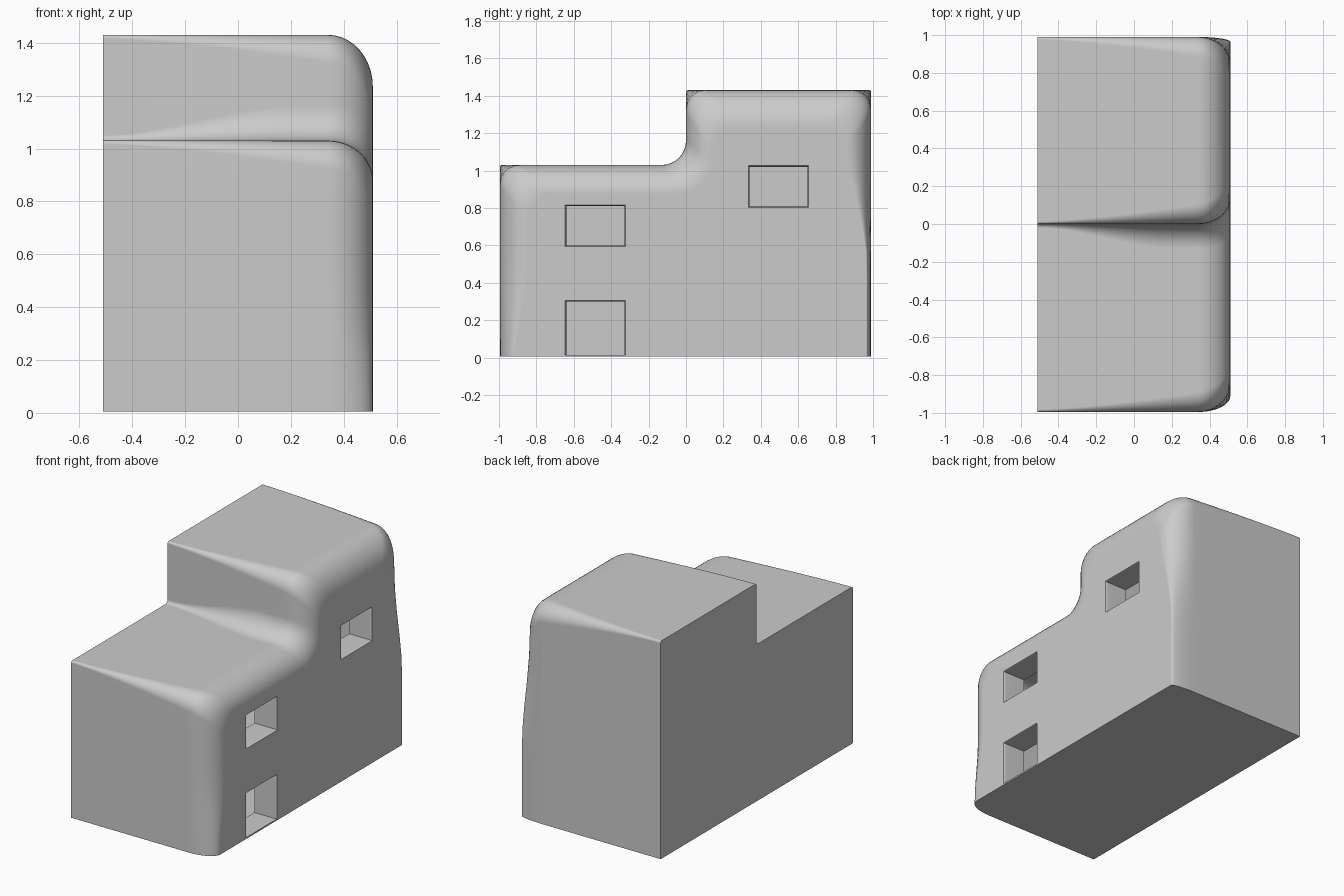
import bpy, bmesh, math
from mathutils import Vector

if "Cube" in bpy.data.objects:
    bpy.data.objects.remove(bpy.data.objects["Cube"])

X0, X1, Z0 = -0.51, 0.51, 0.005
ROUND = 0.17          # size of the soft edge around the right-hand wall


def smooth(a, b, v):
    t = max(0.0, min(1.0, (v - a) / (b - a)))
    return t * t * (3 - 2 * t)


def corner(prev, pt, nxt, r, n=8):
    """Points of a circular fillet at a right-angled corner."""
    a = (prev - pt).normalized() * r
    b = (nxt - pt).normalized() * r
    c = pt + a + b
    return [c - b * math.cos(k / n * math.pi / 2) - a * math.sin(k / n * math.pi / 2)
            for k in range(n + 1)]


def section(x, d):
    """Stepped side profile at x; d is how far it is drawn in at the soft edge."""
    t = (x - X0) / (X1 - X0)
    r = 0.012 + 0.12 * t ** 1.4
    f = 0.02 + 0.11 * smooth(0, 0.7, t) + 0.3 * d
    low, high, step = 1.03 - 0.9 * d, 1.43 - 1.15 * d, 0.8 * d
    p = [Vector(v) for v in ((-0.995, Z0), (-0.995, low), (step, low),
                             (step, high), (0.99, high), (0.99, Z0))]
    pts = [p[0] + Vector((0, k / 8 * (low - r - Z0))) for k in range(8)]
    pts += corner(p[0], p[1], p[2], r)
    pts += corner(p[1], p[2], p[3], min(f, 0.18))
    pts += corner(p[2], p[3], p[4], r)
    pts += corner(p[3], p[4], p[5], r)
    pts += [p[5] + Vector((0, (1 - k / 8) * (high - r - Z0))) for k in range(1, 9)]
    # front and back walls draw in less towards the ground
    out = []
    for q in pts:
        front = d * (0.5 + 0.4 * smooth(0, 0.5, q.y))
        back = d * (0.15 + 0.7 * smooth(0.5, 1.2, q.y))
        y = q.x + front * (1 - smooth(-1, -0.5, q.x)) - back * smooth(0.5, 0.99, q.x)
        out.append((x, y, q.y))
    return out


def loft(name, rings):
    bm = bmesh.new()
    rows = [[bm.verts.new(c) for c in ring] for ring in rings]
    n = len(rows[0])
    for a, b in zip(rows, rows[1:]):
        for i in range(n):
            j = (i + 1) % n
            bm.faces.new((a[i], a[j], b[j], b[i]))
    bm.faces.new(rows[0])
    bm.faces.new(rows[-1])
    bmesh.ops.recalc_face_normals(bm, faces=bm.faces)
    me = bpy.data.meshes.new(name)
    bm.to_mesh(me)
    bm.free()
    ob = bpy.data.objects.new(name, me)
    bpy.context.collection.objects.link(ob)
    return ob


# stepped building body, crisp on the left and soft on the right
xs = X1 - ROUND
stations = [(X0 + (xs - X0) * k / 16, 0.0) for k in range(17)]
for k in range(1, 11):
    a = k / 10 * math.pi / 2
    stations.append((xs + ROUND * math.sin(a), ROUND * (1 - math.cos(a))))
house = loft("house_body", [section(x, d) for x, d in stations])

# door and two window openings: y range, z range
BACK = 0.35
openings = {"door": (-0.64, -0.33, 0.015, 0.30),
            "lower_window": (-0.64, -0.33, 0.60, 0.81),
            "upper_window": (0.34, 0.65, 0.81, 1.02)}
for name, (ya, yb, za, zb) in openings.items():
    rings = []
    for x, g in ((BACK, 0), (0.495, 0), (0.515, 0.008), (0.6, 0.008)):
        zl = za if name == "door" else za - g
        rings.append([(x, ya - g, zl), (x, yb + g, zl), (x, yb + g, zb + g), (x, ya - g, zb + g)])
    cutter = loft(name + "_cutter", rings)
    mod = house.modifiers.new(name, 'BOOLEAN')
    mod.operation, mod.solver, mod.object = 'DIFFERENCE', 'EXACT', cutter
    bpy.context.view_layer.objects.active = house
    bpy.ops.object.modifier_apply(modifier=mod.name)
    bpy.data.objects.remove(cutter, do_unlink=True)

# open the inner ends of the reveals into the hollow interior
bm = bmesh.new()
bm.from_mesh(house.data)
ends = [f for f in bm.faces if all(abs(v.co.x - BACK) < 1e-4 for v in f.verts)]
bmesh.ops.delete(bm, geom=ends, context='FACES')
bm.to_mesh(house.data)
bm.free()

# smooth plaster shading with crisp corners
bpy.ops.object.select_all(action='DESELECT')
house.select_set(True)
bpy.context.view_layer.objects.active = house
bpy.ops.object.shade_smooth_by_angle(angle=math.radians(35))
wn = house.modifiers.new("even_normals", 'WEIGHTED_NORMAL')
wn.keep_sharp = True
